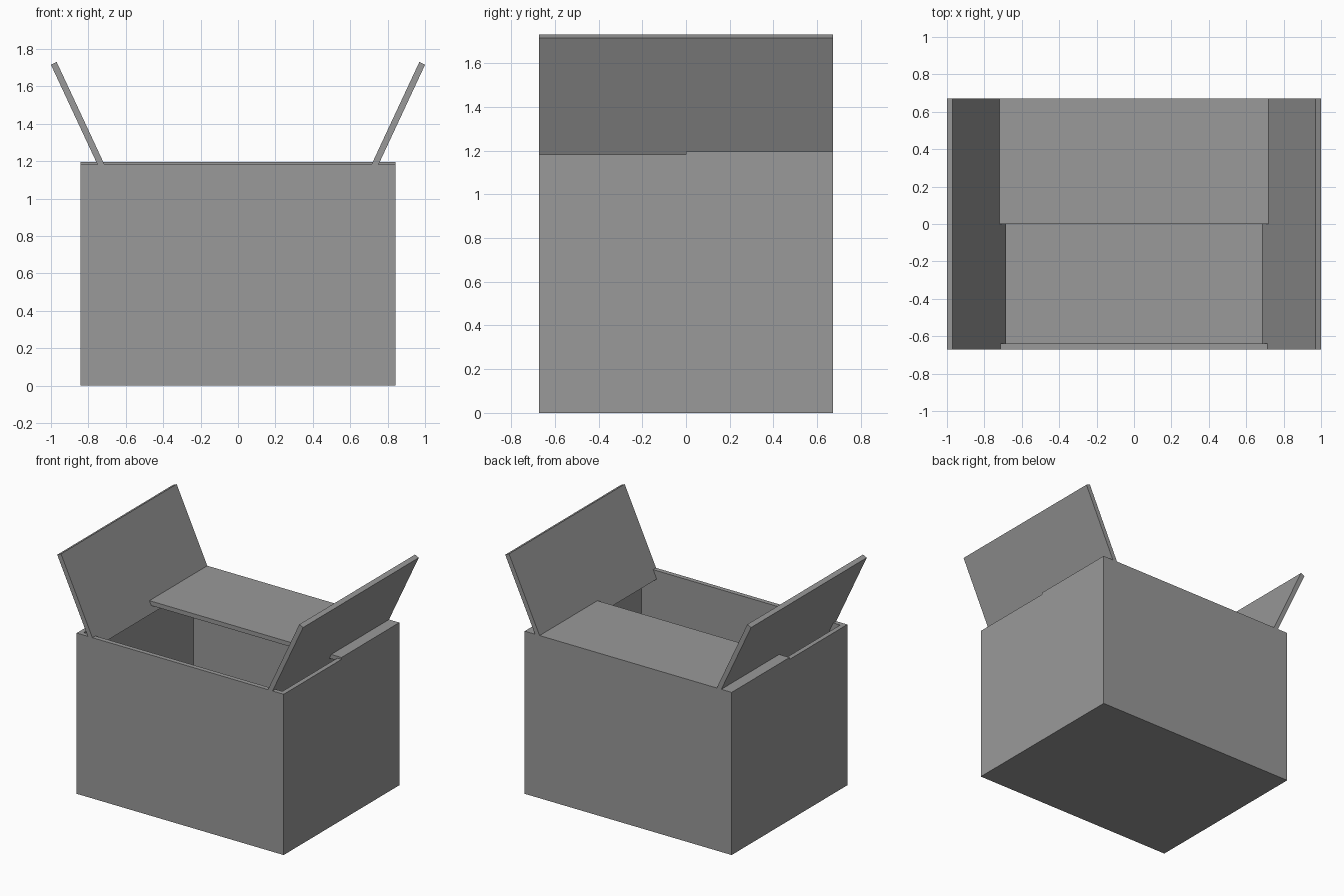
import bpy
import math
from mathutils import Matrix, Vector

cube = bpy.data.objects.get("Cube")
if cube:
    bpy.data.objects.remove(cube, do_unlink=True)

W, D, H = 0.842, 0.672, 1.182    # half width, half depth, wall height
T = 0.034                        # board thickness

grey = bpy.data.materials.new("board_grey")
grey.use_nodes = True
colour = (0.32, 0.32, 0.32, 1)
grey.diffuse_color = colour
grey.node_tree.nodes["Principled BSDF"].inputs["Base Color"].default_value = colour


def board(name, low, high, matrix=Matrix()):
    """Box between two corners, optionally moved by a matrix."""
    low, high = Vector(low), Vector(high)
    bpy.ops.mesh.primitive_cube_add(size=1)
    obj = bpy.context.object
    obj.name = name
    obj.data.transform(matrix @ Matrix.Translation((low + high) / 2)
                       @ Matrix.Diagonal((*(high - low), 1)))
    obj.data.materials.append(grey)
    return obj


# Hollow carton: solid block with its top face inset and pushed down
carton = board("carton_body", (-W, -D, 0), (W, D, H))
cavity = board("cavity_cutter", (-W + T, -D + T, T), (W - T, D - T, H + T))
cut = carton.modifiers.new("Hollow", 'BOOLEAN')
cut.object = cavity
cut.solver = 'EXACT'
bpy.context.view_layer.objects.active = carton
bpy.ops.object.modifier_apply(modifier=cut.name)
bpy.data.objects.remove(cavity, do_unlink=True)

# Closed back flap covering half the opening
board("back_flap", (-W, 0, H - 0.018), (W, D, H + 0.014))

# Open side flaps, leaning outwards from just inside the rim
for name, side in (("left_flap", 1), ("right_flap", -1)):
    hinge = (Matrix.Translation((side * 0.685, 0, 1.12))
             @ Matrix.Rotation(side * math.radians(25), 4, 'Y'))
    edge = sorted((0, side * T))
    board(name, (edge[0], -D, 0), (edge[1], D, 0.673), hinge)
